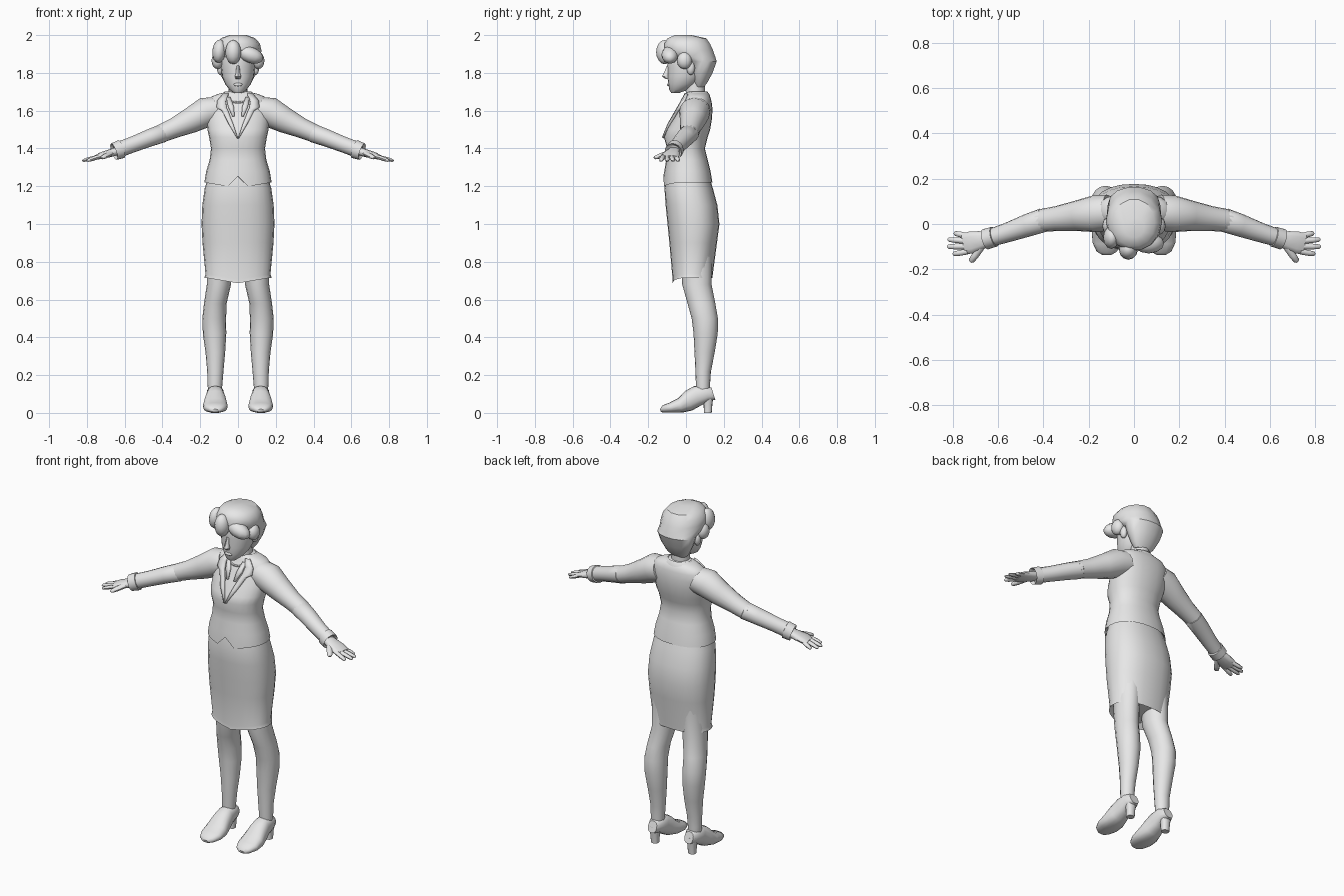
import bpy, bmesh, math
from mathutils import Vector

grey = bpy.data.materials.new("plain_grey")
grey.diffuse_color = (0.8, 0.8, 0.8, 1)


def finish(name, bm, mirror=False, angle=45):
    bmesh.ops.recalc_face_normals(bm, faces=bm.faces)
    me = bpy.data.meshes.new(name)
    bm.to_mesh(me)
    bm.free()
    me.materials.append(grey)
    me.shade_smooth()
    me.set_sharp_from_angle(angle=math.radians(angle))
    ob = bpy.data.objects.new(name, me)
    bpy.context.collection.objects.link(ob)
    if mirror:
        ob.modifiers.new("Mirror", 'MIRROR')
    return ob


def tube(name, stations, n=20, p=2.0, mirror=False, warp=None, angle=45):
    """Loft closed rings; each station is (centre, half width, half depth)."""
    d = (Vector(stations[-1][0]) - Vector(stations[0][0])).normalized()
    if abs(d.z) > 0.8:
        u, v = Vector((1, 0, 0)), Vector((0, 1, 0))
    else:
        u = d.cross(Vector((0, 0, 1))).normalized()
        v = u.cross(d)
    bm = bmesh.new()
    rings = []
    for c, a, b in stations:
        ring = []
        for i in range(n):
            t = 2 * math.pi * i / n
            cu, sv = math.cos(t), math.sin(t)
            co = (Vector(c) + u * a * math.copysign(abs(cu) ** (2 / p), cu)
                  + v * b * math.copysign(abs(sv) ** (2 / p), sv))
            ring.append(bm.verts.new(warp(co) if warp else co))
        rings.append(ring)
    for r, s in zip(rings, rings[1:]):
        for i in range(n):
            j = (i + 1) % n
            bm.faces.new((r[i], r[j], s[j], s[i]))
    bm.faces.new(rings[0])
    bm.faces.new(rings[-1])
    return finish(name, bm, mirror, angle)


def stack(rows, x=0.0):
    """Rows of (z, front y, back y, half width) to horizontal stations."""
    return [((x, (f + b) / 2, z), w, (b - f) / 2) for z, f, b, w in rows]


def blob(name, c, r, mirror=False, n=12, tilt=0.0):
    bm = bmesh.new()
    bmesh.ops.create_uvsphere(bm, u_segments=n, v_segments=8, radius=1)
    ct, st = math.cos(tilt), math.sin(tilt)
    for q in bm.verts:
        x, y, z = (q.co[i] * r[i] for i in range(3))
        q.co = Vector(c) + Vector((x * ct - z * st, y, x * st + z * ct))
    return finish(name, bm, mirror)


# Jacket body with notched hem
jacket = [(1.25, -.09, .11, .15), (1.22, -.12, .14, .178), (1.28, -.115, .13, .168),
          (1.34, -.105, .115, .15), (1.40, -.10, .10, .143), (1.46, -.117, .115, .153),
          (1.50, -.102, .128, .162), (1.56, -.068, .138, .168), (1.61, -.042, .14, .17),
          (1.65, -.02, .135, .165), (1.675, -.005, .128, .14), (1.69, 0, .115, .10),
          (1.70, .01, .10, .06)]


def hem_notch(co):
    if co.z < 1.23 and co.y < 0:
        co.z = 1.252 if abs(co.x) < .01 else 1.22 - .03 * (1 - abs(co.x) / .18)
    return co


P = 2.25
tube("jacket_body", stack(jacket), 24, P, warp=hem_notch)


def chest_y(x, z):
    rows = jacket[1:]
    for (z0, f0, b0, w0), (z1, f1, b1, w1) in zip(rows, rows[1:]):
        if z0 <= z <= z1:
            t = (z - z0) / (z1 - z0)
            f, b, w = f0 + (f1 - f0) * t, b0 + (b1 - b0) * t, w0 + (w1 - w0) * t
            k = max(0, 1 - (abs(x) / w) ** P) ** (1 / P)
            return (f + b) / 2 - (b - f) / 2 * k


def chest_strip(name, rows, lift, thick):
    """Mirrored plate on the chest; rows are (z, outer x, inner x)."""
    bm = bmesh.new()
    pairs = [[bm.verts.new((x, chest_y(x, z) - lift, z))
              for x in (xo, (xo + xi) / 2, xi)] for z, xo, xi in rows]
    for r, s in zip(pairs, pairs[1:]):
        for i in (0, 1):
            bm.faces.new((r[i], r[i + 1], s[i + 1], s[i]))
    ob = finish(name, bm, True)
    m = ob.modifiers.new("Thickness", 'SOLIDIFY')
    m.thickness, m.offset = thick, 0


# Lapels and shirt collar
chest_strip("lapel", [(1.688, .075, .05), (1.65, .108, .065), (1.615, .112, .06),
                      (1.60, .085, .053), (1.53, .05, .026), (1.455, .006, .001)], .005, .016)
chest_strip("shirt_collar", [(1.67, .062, .04), (1.62, .052, .022), (1.57, .03, .018)], .003, .01)

# Collar standing behind the neck
tube("jacket_collar", stack([(1.655, -.005, .132, .105), (1.685, -.002, .125, .09),
                             (1.702, .008, .112, .068), (1.685, .015, .10, .055)]), 20)

# Pencil skirt, its hem dipping towards the front centre
def skirt_hem(co):
    if co.z < .75 and co.y < .03:
        co.z -= .028 * max(0, 1 - abs(co.x) / .17)
    return co


tube("skirt", stack([(.745, -.05, .12, .155), (.715, -.073, .14, .178), (.735, -.071, .142, .172),
                     (.90, -.088, .164, .188), (1.0, -.098, .177, .193), (1.10, -.108, .166, .189),
                     (1.19, -.114, .142, .176), (1.26, -.10, .12, .155)]), 24, 2.3, warp=skirt_hem)

# Legs
leg = [(.10, .055, .125, .035, .122), (.16, .052, .128, .04, .122), (.22, .05, .132, .043, .12),
       (.32, .045, .152, .052, .12), (.42, .04, .168, .062, .124), (.50, .03, .169, .063, .126),
       (.58, .008, .155, .06, .12), (.68, -.02, .135, .064, .101), (.85, -.03, .14, .07, .095)]
tube("leg", [((x, (f + b) / 2, z), w, (b - f) / 2) for z, f, b, w, x in leg], 16, mirror=True)

# High heeled shoes: rows of y, sole z, top z, half width
shoe = [(-.135, .004, .02, .022), (-.12, 0, .04, .046), (-.08, 0, .055, .064),
        (-.03, 0, .08, .065), (.015, .01, .12, .056), (.06, .035, .145, .046),
        (.11, .06, .145, .046), (.145, .068, .135, .028)]
tube("shoe", [((.12, y, (a + b) / 2), w, (b - a) / 2) for y, a, b, w in shoe],
     16, 2.4, mirror=True)
tube("shoe_heel", stack([(0, .095, .136, .022), (.05, .093, .14, .025), (.10, .085, .147, .036)], .122),
     12, 2.5, mirror=True)

# Sleeves and cuffs
tube("upper_sleeve", [((.11, .052, 1.605), .078, .072), ((.17, .045, 1.592), .082, .08),
                      ((.25, .036, 1.549), .068, .068), ((.34, .024, 1.507), .055, .053),
                      ((.42, .014, 1.473), .05, .047)], 16, mirror=True)
tube("lower_sleeve", [((.39, .018, 1.485), .043, .04), ((.40, .017, 1.48), .053, .049),
                      ((.47, -.006, 1.455), .05, .046), ((.56, -.038, 1.42), .043, .042),
                      ((.64, -.063, 1.39), .039, .042)], 16, mirror=True)
tube("cuff", [((.615, -.055, 1.398), .036, .038), ((.617, -.056, 1.397), .045, .05),
              ((.657, -.068, 1.383), .046, .046), ((.645, -.064, 1.387), .033, .033)],
     16, mirror=True)

# Hands
tube("palm", [((.63, -.062, 1.39), .03, .022), ((.68, -.073, 1.374), .042, .021),
              ((.72, -.082, 1.363), .049, .018), ((.752, -.088, 1.352), .046, .012)],
     12, 2.4, mirror=True)


def finger(name, base, tip, r):
    a, b = Vector(base), Vector(tip)
    tube(name, [(a, r, r * .9), (a.lerp(b, .6), r, r * .85), (a.lerp(b, .93), r * .8, r * .6),
                (b, r * .35, r * .25)], 8, mirror=True)


for name, y0, x1, y1 in (("little_finger", -.053, .795, -.04), ("ring_finger", -.076, .823, -.068),
                         ("middle_finger", -.099, .825, -.10), ("index_finger", -.122, .80, -.133)):
    finger(name, (.735, y0, 1.357), (x1, y1, 1.335), .0125)
finger("thumb", (.67, -.095, 1.375), (.722, -.168, 1.35), .016)

# Neck and necklace
tube("neck", stack([(1.64, -.012, .10, .06), (1.69, 0, .10, .05), (1.77, -.01, .10, .052)]), 16)
for i in range(19):
    t = math.pi * i / 18
    x, z = .06 * math.cos(t), 1.67 - .026 * math.sin(t)
    blob("necklace_bead", (x, .03 - .056 * math.sin(t), z), (.006,) * 3, n=8)

# Head and face
tube("head", stack([(1.694, -.078, -.035, .022), (1.71, -.088, .01, .044), (1.74, -.094, .06, .068),
                    (1.78, -.098, .09, .084), (1.83, -.098, .11, .09), (1.89, -.102, .12, .092),
                    (1.95, -.08, .09, .07)]), 20)
tube("nose", stack([(1.768, -.108, -.085, .012), (1.782, -.128, -.085, .017),
                    (1.80, -.117, -.085, .011), (1.84, -.10, -.085, .008)]), 8)
blob("lips", (0, -.091, 1.738), (.024, .009, .009))
blob("ear", (.094, .025, 1.825), (.018, .022, .036), True)

# Short swept hair
tube("hair_cap", stack([(1.725, .045, .095, .05), (1.75, .035, .115, .072), (1.80, .02, .142, .098),
                        (1.86, .005, .164, .116), (1.885, -.09, .158, .121), (1.92, -.118, .146, .124),
                        (1.955, -.118, .13, .116), (1.983, -.10, .11, .092), (2.0, -.06, .03, .045)]),
     14, 2.1, angle=35)
blob("front_curl", (-.025, -.112, 1.91), (.042, .046, .064))
blob("fringe_sweep", (.065, -.085, 1.895), (.072, .045, .042), tilt=-.35)
blob("temple_curl", (-.10, -.06, 1.915), (.036, .05, .062), tilt=-.1)
blob("side_curl", (.108, -.008, 1.865), (.032, .04, .045), True)
